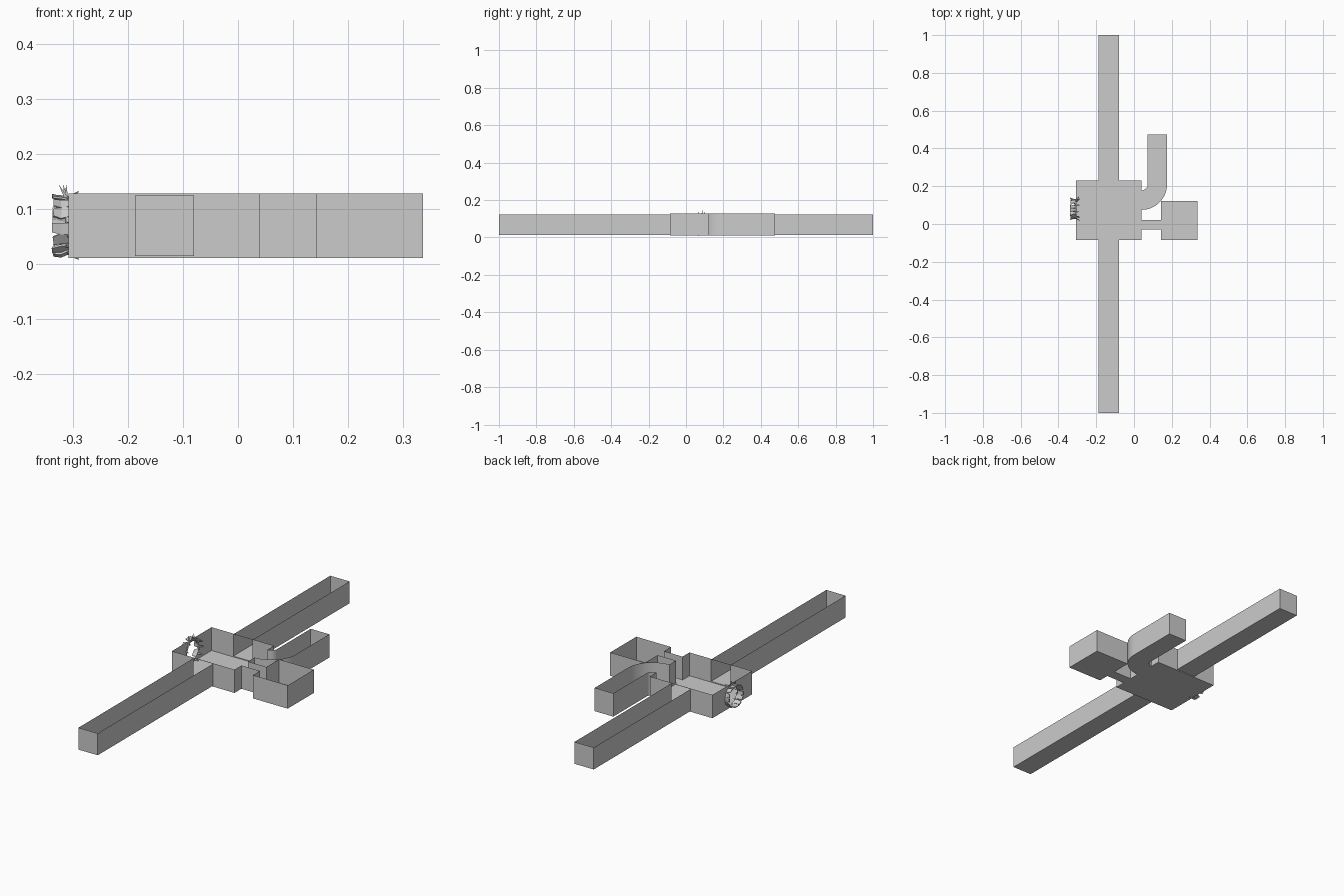
import bpy, math, random
from mathutils import Vector

if "Cube" in bpy.data.objects:
    bpy.data.objects.remove(bpy.data.objects["Cube"])

random.seed(4)
Z0, Z1 = 0.01, 0.127      # floor and wall top of the rooms
C0, C1 = 0.014, 0.124     # floor and wall top of the long corridors
X0, X1, Y0, Y1 = -0.308, 0.04, -0.085, 0.23   # main room


def make(name, verts, faces, smooth=False):
    me = bpy.data.meshes.new(name)
    me.from_pydata([tuple(v) for v in verts], [], faces)
    me.update()
    ob = bpy.data.objects.new(name, me)
    bpy.context.collection.objects.link(ob)
    if smooth:
        bpy.context.view_layer.objects.active = ob
        ob.select_set(True)
        bpy.ops.object.shade_smooth_by_angle(angle=math.radians(35))
        ob.select_set(False)
    return ob


def roofless(name, outline, open_sides=(), z0=Z0, z1=Z1):
    """Floor plus paper-thin walls along an outline, leaving some sides open."""
    n = len(outline)
    verts = [(x, y, z0) for x, y in outline] + [(x, y, z1) for x, y in outline]
    faces = [tuple(range(n))]
    faces += [(i, (i + 1) % n, (i + 1) % n + n, i + n)
              for i in range(n) if i not in open_sides]
    return make(name, verts, faces)


# main room: sides numbered around the outline, doorways and the breached wall left open
roofless("main_room", [
    (X0, Y0), (-0.187, Y0), (-0.08, Y0), (X1, Y0), (X1, -0.03), (X1, 0.022),
    (X1, 0.075), (X1, 0.178), (X1, Y1), (-0.08, Y1), (-0.187, Y1), (X0, Y1)],
    open_sides=(1, 4, 6, 9, 11))

# long corridors, front and back, with thin door sills
for name, door, end in (("front_corridor", Y0, -1.0), ("back_corridor", Y1, 1.0)):
    roofless(name, [(-0.187, door), (-0.08, door), (-0.08, end), (-0.187, end)], (0,), C0, C1)
    for part, a, b in (("sill", Z0, C0), ("lintel", C1, Z1)):
        make(f"{name}_{part}", [(-0.187, door, a), (-0.08, door, a),
                                (-0.08, door, b), (-0.187, door, b)], [(0, 1, 2, 3)])

# side room with its short passage
roofless("side_room", [
    (X1, -0.03), (0.143, -0.03), (0.143, Y0), (0.336, Y0), (0.336, 0.122),
    (0.143, 0.122), (0.143, 0.022), (X1, 0.022)], open_sides=(7,))

# curved corridor: quarter turn followed by a straight run
cx, cy, r_in, r_out, steps = X1, 0.21, 0.032, 0.135, 14
pairs = []
for i in range(steps + 1):
    a = -math.pi / 2 + i / steps * math.pi / 2
    pairs.append([(cx + r * math.cos(a), cy + r * math.sin(a)) for r in (r_in, r_out)])
pairs.append([(cx + r_in, 0.475), (cx + r_out, 0.475)])
verts, faces = [], []
for (a, b) in pairs:
    verts += [(*a, Z1), (*a, Z0), (*b, Z0), (*b, Z1)]
for i in range(len(pairs) - 1):
    for k in range(3):
        p = i * 4 + k
        faces.append((p, p + 1, p + 5, p + 4))
e = (len(pairs) - 1) * 4
faces.append((e, e + 1, e + 2, e + 3))
make("curved_corridor", verts, faces, smooth=True)

# breached wall: ragged hole joined to the rectangular wall edge
hy, hz = 0.08, 0.069
corners = [math.atan2(z - hz, y - hy) for y in (Y0, Y1) for z in (Z0, Z1)]
angles = sorted(corners + [-math.pi + (i + 0.5) * math.tau / 22 for i in range(22)])
verts = []
for a in angles:
    c, s = math.cos(a), math.sin(a)
    t = min(((Y1 if c > 0 else Y0) - hy) / c, ((Z1 if s > 0 else Z0) - hz) / s)
    r = random.uniform(0.044, 0.053)
    verts += [(X0, hy + r * c, hz + r * s), (X0, hy + t * c, hz + t * s)]
n = len(verts)
make("breached_wall", verts,
     [(i, i + 1, (i + 3) % n, (i + 2) % n) for i in range(0, n, 2)])


# torn plates around the hole: tapered slabs bent along their length
def shards(name, count, profile, width, thick, jitter):
    verts, faces = [], []
    for k in range(count):
        a = (k + random.uniform(-0.2, 0.2)) * math.tau / count
        out = Vector((0, math.cos(a), math.sin(a)))
        side = Vector((0, -out.z, out.y))
        base, rows = len(verts), len(profile)
        for i, (x, r, taper) in enumerate(profile):
            mid = Vector((x + random.uniform(-jitter, jitter) * 0.5, hy, hz))
            mid += out * (r + random.uniform(-jitter, jitter)) + side * random.uniform(-jitter, jitter)
            for u, v in ((-1, -1), (1, -1), (1, 1), (-1, 1)):
                skew = Vector((random.uniform(-jitter, jitter) * 0.5, 0, 0))
                verts.append(mid + side * u * width * taper / 2 + out * v * thick / 2 + skew)
        for i in range(rows - 1):
            for j in range(4):
                p, q = base + i * 4 + j, base + i * 4 + (j + 1) % 4
                faces.append((p, q, q + 4, p + 4))
        t = base + (rows - 1) * 4
        faces += [(base + 3, base + 2, base + 1, base), (t, t + 1, t + 2, t + 3)]
    return make(name, verts, faces)


shards("outer_plates", 14, [(-0.306, 0.048, 1), (-0.322, 0.053, 1), (-0.336, 0.055, 0.8)],
       0.021, 0.004, 0.003)
shards("inner_splinters", 11, [(-0.312, 0.050, 1), (-0.303, 0.055, 0.7), (-0.290, 0.062, 0.15)],
       0.011, 0.003, 0.003)

# stray spikes above the hole
for i, (y, tip) in enumerate(((0.065, -0.326), (0.085, -0.312), (0.1, -0.318))):
    make(f"spike_{i + 1}", [(-0.316, y - 0.003, 0.12), (-0.309, y, 0.12), (-0.313, y + 0.003, 0.12),
                            (tip, y + 0.002, 0.144)],
         [(0, 2, 1), (0, 1, 3), (1, 2, 3), (2, 0, 3)])
